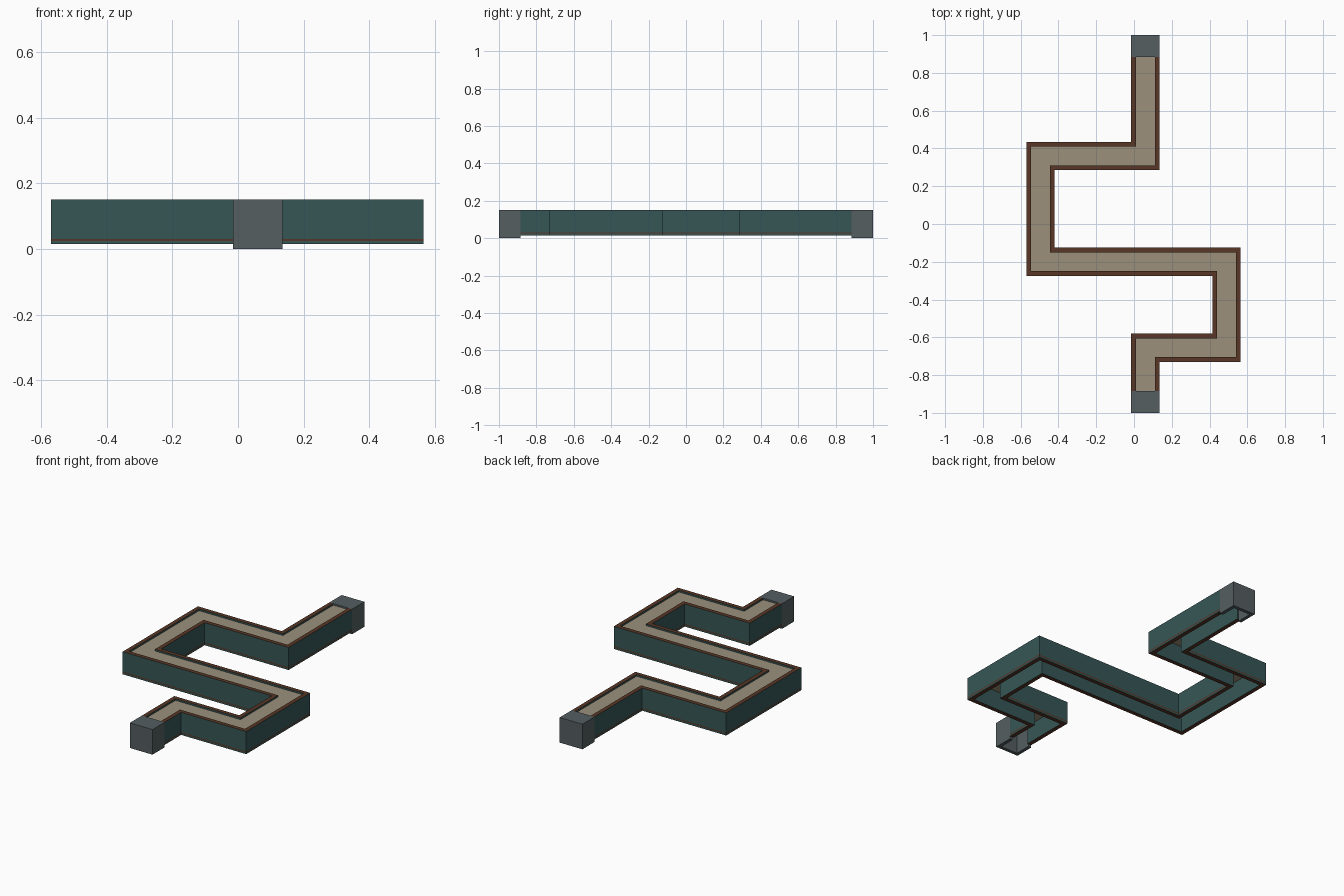
import bpy, bmesh
from mathutils import Vector

if "Cube" in bpy.data.objects:
    bpy.data.objects.remove(bpy.data.objects["Cube"])


def material(name, rgb):
    m = bpy.data.materials.new(name)
    m.diffuse_color = (*rgb, 1)
    m.use_nodes = True
    m.node_tree.nodes["Principled BSDF"].inputs["Base Color"].default_value = m.diffuse_color
    return m


GREEN = material("dark green wall", (0.037, 0.093, 0.093))
BROWN = material("brown trim", (0.098, 0.037, 0.020))
BEIGE = material("beige top", (0.328, 0.279, 0.198))
GREY = material("grey end cap", (0.091, 0.112, 0.120))

# Centre line of the winding run
PATH = [Vector(p) for p in [(0.06, -0.885), (0.06, -0.655), (0.49, -0.655), (0.49, -0.2),
                            (-0.495, -0.2), (-0.495, 0.36), (0.06, 0.36), (0.06, 0.885)]]


def offset_points(d):
    """Centre line moved sideways by d, with mitred right-angle corners."""
    dirs = [(b - a).normalized() for a, b in zip(PATH, PATH[1:])]
    normals = [Vector((-v.y, v.x)) for v in dirs]
    out = [PATH[0] + normals[0] * d]
    for p, n0, n1 in zip(PATH[1:], normals, normals[1:]):
        out.append(p + (n0 + n1) * d)
    out.append(PATH[-1] + normals[-1] * d)
    return out


def finish(bm, name, mats):
    bmesh.ops.recalc_face_normals(bm, faces=bm.faces)
    me = bpy.data.meshes.new(name)
    bm.to_mesh(me)
    bm.free()
    for m in mats:
        me.materials.append(m)
    ob = bpy.data.objects.new(name, me)
    bpy.context.collection.objects.link(ob)


def sweep(name, profile, edge_mats, mats):
    """Sweep a closed (offset, z) profile along the path, one material per edge."""
    bm = bmesh.new()
    rows = [[bm.verts.new((p.x, p.y, z)) for p in offset_points(d)] for d, z in profile]
    for i, row in enumerate(rows):
        nxt = rows[(i + 1) % len(rows)]
        for k in range(len(PATH) - 1):
            f = bm.faces.new((row[k], row[k + 1], nxt[k + 1], nxt[k]))
            f.material_index = edge_mats[i]
    bm.faces.new([r[0] for r in rows])
    bm.faces.new([r[-1] for r in rows])
    finish(bm, name, mats)


# Side walls: green faces, brown rims above and below, thin brown stripe outside
for name, s in (("left_wall", 1), ("right_wall", -1)):
    o, i = 0.075 * s, 0.05 * s
    sweep(name, [(o, 0.015), (o, 0.024), (o, 0.031), (o, 0.15), (i, 0.15), (i, 0.015)],
          [0, 1, 0, 1, 0, 1], [GREEN, BROWN])

# Beige plank set just below the rims, hollow underneath
sweep("walkway_top", [(-0.05, 0.125), (0.05, 0.125), (0.05, 0.14), (-0.05, 0.14)],
      [0, 0, 0, 0], [BEIGE])


def end_cap(name, s):
    """Grey box, open underneath and towards the run."""
    bm = bmesh.new()
    x, w, t = 0.06, 0.075, 0.02
    outer = [(x - w, 0.885 * s), (x - w, s), (x + w, s), (x + w, 0.885 * s)]
    inner = [(x - w + t, 0.885 * s), (x - w + t, (1 - t) * s),
             (x + w - t, (1 - t) * s), (x + w - t, 0.885 * s)]
    ob, ot = ([bm.verts.new((*p, z)) for p in outer] for z in (0, 0.15))
    ib, it = ([bm.verts.new((*p, z)) for p in inner] for z in (0, 0.125))
    for k in range(3):
        bm.faces.new((ob[k], ob[k + 1], ot[k + 1], ot[k]))
        bm.faces.new((ib[k], ib[k + 1], it[k + 1], it[k]))
        bm.faces.new((ob[k], ob[k + 1], ib[k + 1], ib[k]))
    bm.faces.new(ot)
    bm.faces.new(it)
    bm.faces.new((ob[0], ib[0], it[0], it[3], ib[3], ob[3], ot[3], ot[0]))
    finish(bm, name, [GREY])


end_cap("front_end_cap", -1)
end_cap("back_end_cap", 1)
